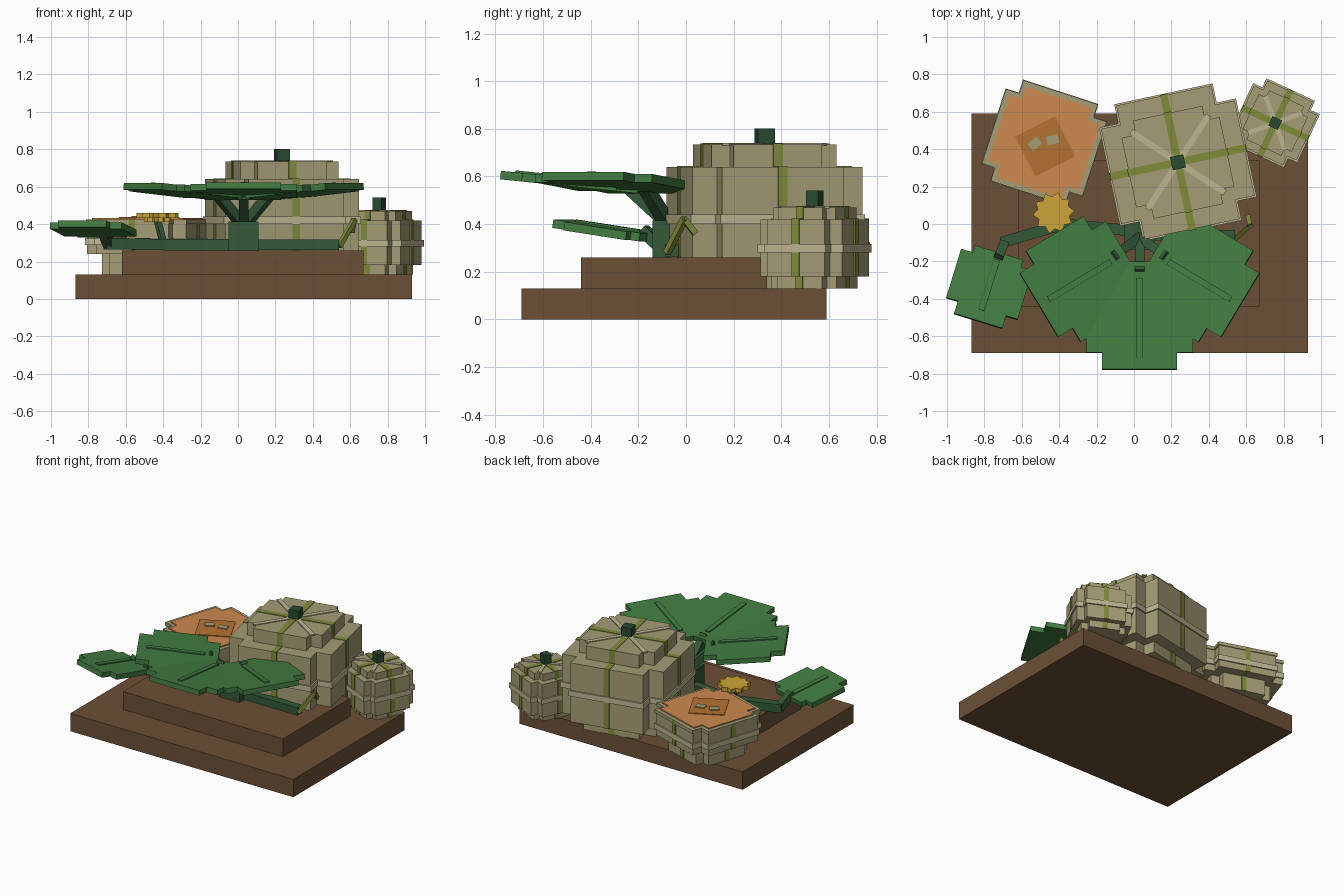
import bpy, bmesh
from math import cos, sin, pi, radians
from mathutils import Matrix, Vector

cube = bpy.data.objects.get("Cube")
if cube:
    bpy.data.objects.remove(cube)


def material(name, *rgb):
    m = bpy.data.materials.new(name)
    m.use_nodes = True
    m.diffuse_color = (*rgb, 1)
    m.node_tree.nodes["Principled BSDF"].inputs["Base Color"].default_value = (*rgb, 1)
    return m


SOIL = material("soil brown", .15, .08, .037)
RIND = material("tan rind", .376, .337, .181)
CREAM = material("cream stripe", .51, .47, .29)
OLIVE = material("olive stripe", .216, .262, .042)
LEAF = material("leaf green", .055, .205, .054)
VINE = material("vine green", .034, .1, .04)
STEM = material("dark stem", .022, .07, .032)
FLESH = material("orange flesh", .61, .254, .08)
CORE = material("dark orange core", .456, .171, .032)
PETAL = material("yellow petal", .61, .376, .038)


def prism(name, outline, z0, z1, mat, matrix=Matrix()):
    """Extrude a flat outline from z0 to z1."""
    bm = bmesh.new()
    face = bm.faces.new([bm.verts.new((x, y, z0)) for x, y in outline])
    top = bmesh.ops.extrude_face_region(bm, geom=[face])["geom"]
    verts = [v for v in top if isinstance(v, bmesh.types.BMVert)]
    bmesh.ops.translate(bm, vec=(0, 0, z1 - z0), verts=verts)
    bmesh.ops.recalc_face_normals(bm, faces=bm.faces)
    mesh = bpy.data.meshes.new(name)
    bm.to_mesh(mesh)
    bm.free()
    mesh.materials.append(mat)
    ob = bpy.data.objects.new(name, mesh)
    ob.matrix_world = matrix
    bpy.context.collection.objects.link(ob)
    return ob


def rect(a, b, cx=0, cy=0):
    return [(cx - a, cy - b), (cx + a, cy - b), (cx + a, cy + b), (cx - a, cy + b)]


def cross(a, b):
    """Square with notched corners: reach a, arm half width b."""
    quarter = [(a, -b), (a, b), (b, b)]
    pts = []
    for _ in range(4):
        pts += quarter
        quarter = [(-y, x) for x, y in quarter]
    return pts


def place(x, y, z, turn, tilt=0):
    return (Matrix.Translation((x, y, z)) @ Matrix.Rotation(radians(turn), 4, "Z")
            @ Matrix.Rotation(radians(-tilt), 4, "Y"))


def bar(name, start, end, w, mat):
    start, end = Vector(start), Vector(end)
    d = end - start
    m = Matrix.Translation(start) @ d.to_track_quat("Z", "Y").to_matrix().to_4x4()
    prism(name, rect(w / 2, w / 2), 0, d.length, mat, m)


def gourd(name, x, y, turn, tiers, band, stripe):
    """Stacked notched tiers (reach, arm, z0, z1) with stripes and a belt."""
    m = place(x, y, 0, turn)
    for i, (a, b, z0, z1) in enumerate(tiers):
        prism(f"{name}_tier_{i}", cross(a, b), z0, z1, RIND, m)
        for k in (0, 90):
            prism(f"{name}_rib_{i}_{k}", rect(a + .006, stripe), z0, z1 + .004, OLIVE,
                  place(x, y, 0, turn + k))
    a, b = tiers[1][:2]
    prism(name + "_belt", cross(a + .009, b + .009), *band, CREAM, m)


def crown(name, x, y, turn, z, reach, w, stem_w, stem_h):
    """Diagonal stripes and a stem on a whole gourd."""
    for k in (45, 135):
        prism(f"{name}_top_stripe_{k}", rect(reach, w), z - .004, z + .006, CREAM,
              place(x, y, 0, turn + k))
    prism(name + "_stem", rect(stem_w, stem_w), z, z + stem_h, STEM, place(x, y, 0, turn))


def leaf(name, x, y, z, turn, tilt, d, n, thick=.036):
    """Notched leaf blade: d = distances along the rib, n = half widths."""
    side = [(d[0], n[0]), (d[1], n[0]), (d[1], n[1]),
            (d[2], n[1]), (d[2], n[0]), (d[3], n[0])]
    m = place(x, y, z, turn, tilt)
    prism(name, side + [(p, -q) for p, q in reversed(side)], -thick, 0, LEAF, m)
    half = (d[3] - d[1] - .06) / 2
    prism(name + "_rib", rect(half, .017, d[1] + half), 0, .008, LEAF, m)


# Stepped ground
prism("ground_lower", rect(.9, .64, .03, -.05), 0, .13, SOIL)
prism("ground_upper", rect(.645, .39, .025, -.05), .13, .26, SOIL)

# Whole gourds
gourd("large_gourd", .235, .33, 12,
      [(.285, .2, .13, .21), (.365, .26, .21, .64), (.268, .19, .64, .735)],
      (.4, .44), .02)
crown("large_gourd", .235, .33, 12, .735, .3, .016, .036, .067)
gourd("small_gourd", .755, .54, -25,
      [(.15, .105, .13, .18), (.188, .134, .18, .42), (.145, .103, .42, .47)],
      (.28, .316), .017)
crown("small_gourd", .755, .54, -25, .47, .155, .012, .028, .072)

# Halved gourd with exposed flesh
gourd("cut_gourd", -.48, .435, -18,
      [(.21, .15, .13, .24), (.277, .203, .24, .418)], (.287, .325), .017)
cut = place(-.48, .435, 0, -18)
prism("cut_rim", cross(.283, .209), .4, .424, RIND, cut)
prism("cut_flesh", cross(.255, .185), .422, .432, FLESH, cut)
prism("cut_core", rect(.12, .12), .43, .437, CORE, place(-.475, .415, 0, 27))
for i, (x, y, turn) in enumerate([(-.53, .43, 40), (-.435, .45, 15)]):
    prism(f"seed_{i}", rect(.032, .024), .436, .444, RIND, place(x, y, 0, turn))

# Plant base and vines
prism("plant_base", rect(.08, .08, .03, -.06), .26, .415, VINE)
bar("vine_left_inner", (.03, -.04, .29), (-.39, .0, .29), .06, VINE)
bar("vine_left_outer", (-.36, .005, .29), (-.71, -.1, .295), .06, VINE)
bar("vine_right", (.03, -.06, .29), (.54, -.06, .29), .055, VINE)

# Raised leaves fanned round the plant base
for name, turn, length in [("left", 211, .63), ("centre", 270, .67), ("right", -31, .63)]:
    d = (.09, .18, length - .09, length)
    leaf(name + "_leaf", .03, -.11, .556, turn, 5.8, d, (.2, .285))
    t = radians(turn)
    bar(name + "_leaf_stalk", (.03, -.07, .39),
        (.03 + .17 * cos(t), -.09 + .17 * sin(t), .565), .05, VINE)

# Low leaf at the vine's end
leaf("low_leaf", -.71, -.115, .357, 253, 8.5, (.04, .08, .355, .425), (.135, .2))
bar("low_leaf_stalk", (-.69, -.09, .29), (-.725, -.18, .375), .05, VINE)

# Curled tendril
bar("tendril_rise", (.54, -.08, .28), (.625, -.005, .425), .025, OLIVE)
bar("tendril_curl", (.62, -.01, .425), (.61, .04, .36), .025, OLIVE)

# Star flower
star = [((.112 if i % 2 == 0 else .086) * cos(i * pi / 10 + .1),
         (.112 if i % 2 == 0 else .086) * sin(i * pi / 10 + .1)) for i in range(20)]
at = place(-.43, .06, 0, 0)
prism("flower", star, .432, .46, PETAL, at)
prism("flower_cup", [(x * .65, y * .65) for x, y in star], .412, .432, PETAL, at)
bar("flower_stalk", (-.4, .01, .3), (-.43, .06, .42), .03, VINE)
